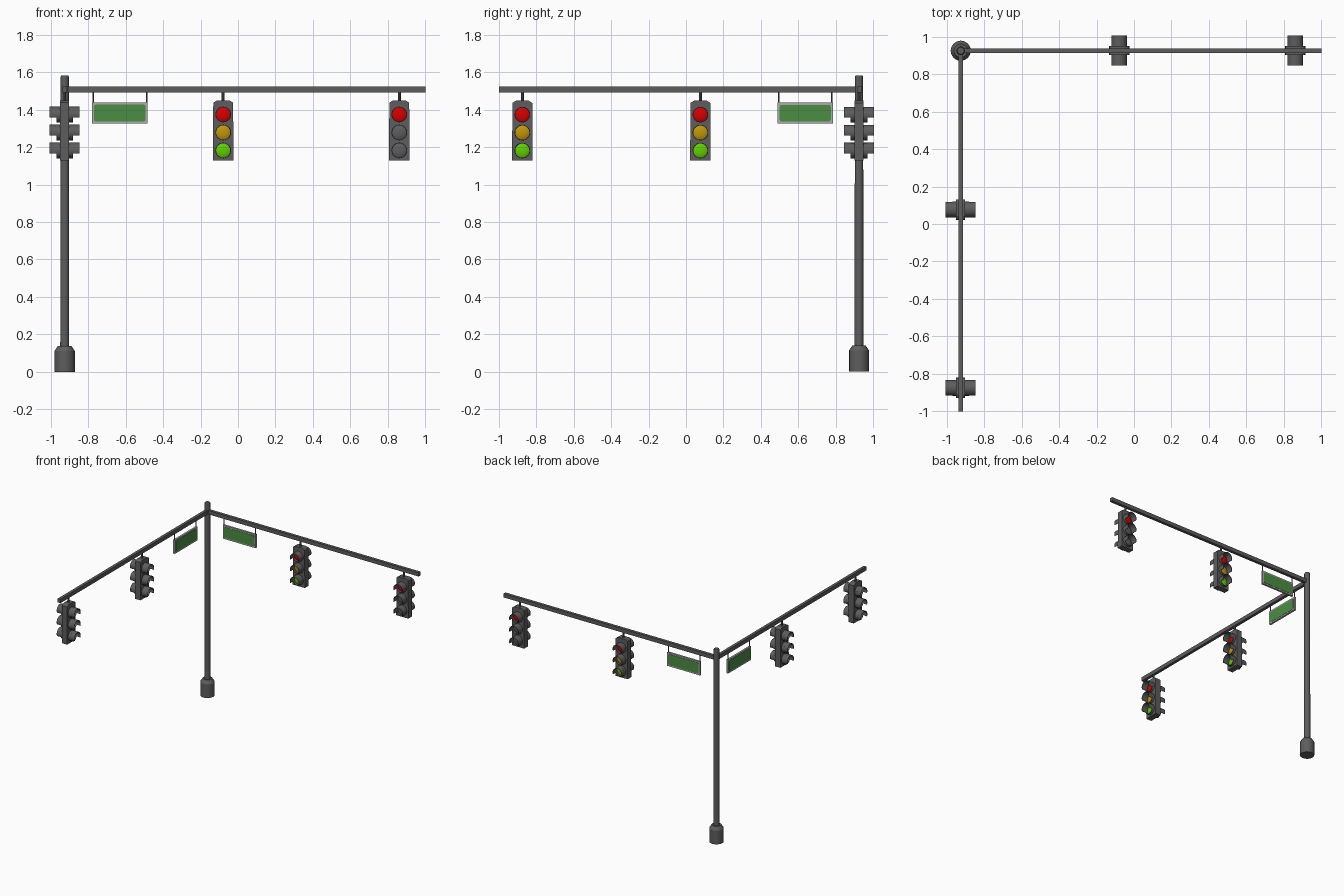
import bpy, bmesh, math
from mathutils import Matrix, Vector

if "Cube" in bpy.data.objects:
    bpy.data.objects.remove(bpy.data.objects["Cube"])


def material(name, rgb):
    m = bpy.data.materials.new(name)
    m.diffuse_color = (*rgb, 1)
    m.use_nodes = True
    m.node_tree.nodes["Principled BSDF"].inputs["Base Color"].default_value = m.diffuse_color
    return m


GREY = material("dark grey metal", (0.11, 0.11, 0.11))
RED = material("red lens", (0.68, 0.0, 0.0))
AMBER = material("amber lens", (0.53, 0.31, 0.003))
LIME = material("green lens", (0.12, 0.63, 0.0))
SIGN = material("sign green", (0.07, 0.27, 0.055))
RIM = material("sign pale grey", (0.40, 0.42, 0.40))

PX, PY = -0.925, 0.925      # pole position
ARM_Z = 1.508


def finish(name, bm, mat, frame, smooth=False):
    bmesh.ops.recalc_face_normals(bm, faces=bm.faces)
    bm.transform(frame)
    me = bpy.data.meshes.new(name)
    bm.to_mesh(me)
    bm.free()
    me.materials.append(mat)
    ob = bpy.data.objects.new(name, me)
    bpy.context.collection.objects.link(ob)
    if smooth:
        bpy.ops.object.select_all(action='DESELECT')
        ob.select_set(True)
        bpy.context.view_layer.objects.active = ob
        bpy.ops.object.shade_smooth_by_angle(angle=math.radians(30))
    return ob


def box(name, lo, hi, mat, frame):
    bm = bmesh.new()
    bmesh.ops.create_cube(bm, size=1)
    for v in bm.verts:
        v.co = Vector([lo[i] + (v.co[i] + 0.5) * (hi[i] - lo[i]) for i in range(3)])
    return finish(name, bm, mat, frame)


def lathe(name, profile, mat, frame, n=16):
    # stack of (radius, height) rings closed at both ends
    bm = bmesh.new()
    rings = [[bm.verts.new((r * math.cos(2 * math.pi * i / n), r * math.sin(2 * math.pi * i / n), z))
              for i in range(n)] for r, z in profile]
    for a, b in zip(rings, rings[1:]):
        for i in range(n):
            bm.faces.new((a[i], a[(i + 1) % n], b[(i + 1) % n], b[i]))
    bm.faces.new(rings[0])
    bm.faces.new(rings[-1])
    return finish(name, bm, mat, frame, True)


def shell(name, a0, a1, r_out, r_in, d0, d1, mat, frame, n=16):
    # thick curved shell around the y axis, from depth d0 to d1
    closed = a1 - a0 >= 360
    bm = bmesh.new()
    rows = []
    for i in range(n if closed else n + 1):
        a = math.radians(a0 + (a1 - a0) * i / n)
        rows.append([bm.verts.new((r * math.cos(a), d, r * math.sin(a)))
                     for r, d in ((r_out, d0), (r_out, d1), (r_in, d1), (r_in, d0))])
    for a, b in zip(rows, rows[1:] + (rows[:1] if closed else [])):
        for k in range(4):
            bm.faces.new((a[k], a[(k + 1) % 4], b[(k + 1) % 4], b[k]))
    if not closed:
        bm.faces.new(rows[0])
        bm.faces.new(rows[-1])
    return finish(name, bm, mat, frame, True)


def plate(name, outline, depth, mat, frame):
    # outline in x,z extruded symmetrically along y
    bm = bmesh.new()
    f = bm.faces.new([bm.verts.new((x, -depth / 2, z)) for x, z in outline])
    out = bmesh.ops.extrude_face_region(bm, geom=[f])
    bmesh.ops.translate(bm, vec=(0, depth, 0),
                        verts=[v for v in out['geom'] if isinstance(v, bmesh.types.BMVert)])
    return finish(name, bm, mat, frame)


def rounded(x0, x1, z0, z1, r):
    pts = []
    for cx, cz, s in ((x1 - r, z1 - r, 0), (x0 + r, z1 - r, 90), (x0 + r, z0 + r, 180), (x1 - r, z0 + r, 270)):
        for k in range(4):
            a = math.radians(s + 30 * k)
            pts.append((cx + r * math.cos(a), cz + r * math.sin(a)))
    return pts


def signal(tag, frame, lenses):
    # housing with sloped top, hung from the arm
    plate(f"{tag}_housing", [(-0.055, 1.128), (0.055, 1.128), (0.053, 1.437), (0.034, 1.449),
                             (-0.034, 1.449), (-0.053, 1.437)], 0.048, GREY, frame)
    lathe(f"{tag}_hanger", [(0.008, 1.44), (0.008, ARM_Z)], GREY, frame, 10)
    for side in (0, 1):
        for k, z in enumerate((1.374, 1.278, 1.182)):
            f = frame @ Matrix.Rotation(math.pi * side, 4, 'Z') @ Matrix.Translation((0, 0, z))
            shell(f"{tag}_ring", 0, 360, 0.042, 0.038, -0.02, -0.045, GREY, f, 20)
            shell(f"{tag}_visor", -22, 202, 0.042, 0.038, -0.044, -0.08, GREY, f, 14)
            lathe(f"{tag}_lens", [(0.039, 0.02), (0.039, 0.027), (0.03, 0.032), (0.015, 0.035)],
                  lenses[k], f @ Matrix.Rotation(math.pi / 2, 4, 'X'), 20)


def street_sign(tag, frame, u0, u1):
    z0, z1 = 1.326, 1.438
    box(f"{tag}_sign_frame", (u0, -0.008, z0), (u1, 0.008, z1), RIM, frame)
    plate(f"{tag}_sign_panel", rounded(u0 + 0.011, u1 - 0.011, z0 + 0.011, z1 - 0.011, 0.012),
          0.02, SIGN, frame)
    for u in (u0 + 0.006, u1 - 0.006):
        lathe(f"{tag}_sign_hanger", [(0.004, z1 - 0.01), (0.004, ARM_Z)], GREY,
              frame @ Matrix.Translation((u, 0, 0)), 8)


# pole with flared base
pole = Matrix.Translation((PX, PY, 0))
lathe("pole", [(0.024, 0.1), (0.022, 1.577), (0.018, 1.583)], GREY, pole)
lathe("pole_base", [(0.054, 0), (0.054, 0.112), (0.036, 0.139)], GREY, pole)

# two arms at right angles: distance of each signal and its lens colours
FULL, RED_ONLY = (RED, AMBER, LIME), (RED, GREY, GREY)
for tag, turn, signals, sign in (
        ("right_arm", 0, ((0.846, FULL), (1.786, RED_ONLY)), (0.145, 0.443)),
        ("front_arm", -math.pi / 2, ((0.848, FULL), (1.80, FULL)), (0.14, 0.435))):
    frame = pole @ Matrix.Rotation(turn, 4, 'Z')
    box(tag, (-0.01, -0.012, ARM_Z - 0.016), (1.925, 0.012, ARM_Z + 0.016), GREY, frame)
    street_sign(tag, frame, *sign)
    for i, (u, lenses) in enumerate(signals):
        signal(f"{tag}_signal_{i + 1}", frame @ Matrix.Translation((u, 0, 0)), lenses)
